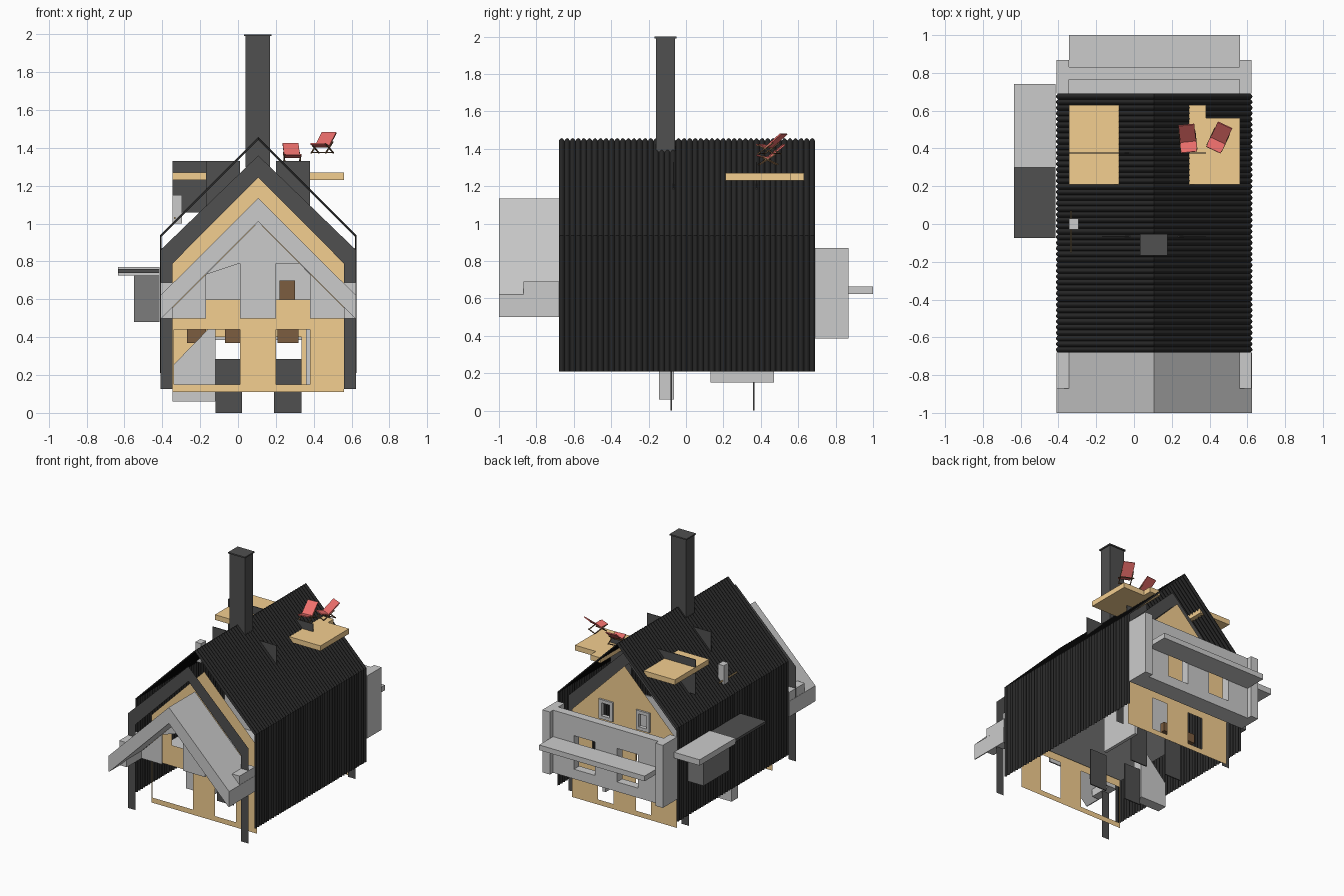
import bpy, bmesh, math
from mathutils import Matrix, Vector

if "Cube" in bpy.data.objects:
    bpy.data.objects.remove(bpy.data.objects["Cube"])

CX = 0.107  # centre line of the house


def mat(name, rgb):
    m = bpy.data.materials.new(name)
    m.diffuse_color = (*rgb, 1)
    m.use_nodes = True
    m.node_tree.nodes["Principled BSDF"].inputs["Base Color"].default_value = m.diffuse_color
    return m


BLACK = mat("black_metal", (0.02, 0.02, 0.02))
DARK = mat("dark_grey", (0.08, 0.08, 0.08))
MID = mat("mid_grey", (0.2, 0.2, 0.2))
WOOD = mat("light_wood", (0.9, 0.62, 0.28))
RED = mat("red_fabric", (0.85, 0.16, 0.15))
BROWN = mat("brown_wood", (0.2, 0.11, 0.05))


def finish(name, bm, m=None):
    bmesh.ops.recalc_face_normals(bm, faces=bm.faces)
    me = bpy.data.meshes.new(name)
    bm.to_mesh(me)
    bm.free()
    ob = bpy.data.objects.new(name, me)
    bpy.context.collection.objects.link(ob)
    if m:
        me.materials.append(m)
    return ob


def box(name, x, y, z, m=None, mtx=None):
    bm = bmesh.new()
    bmesh.ops.create_cube(bm, size=1)
    for v in bm.verts:
        v.co = Vector([(r[0] + r[1]) / 2 + c * (r[1] - r[0]) for c, r in zip(v.co, (x, y, z))])
    if mtx:
        bm.transform(mtx)
    return finish(name, bm, m)


def rect(x0, x1, z0, z1):
    return [(x0, z0), (x1, z0), (x1, z1), (x0, z1)]


def panel(name, outlines, y0, y1, m=None):
    """Front-facing panel: first outline is the edge, the others are holes."""
    cu = bpy.data.curves.new(name, 'CURVE')
    cu.dimensions, cu.fill_mode, cu.extrude = '2D', 'BOTH', (y1 - y0) / 2
    for pts in outlines:
        s = cu.splines.new('POLY')
        s.points.add(len(pts) - 1)
        for p, (a, b) in zip(s.points, pts):
            p.co = (a, b, 0, 1)
        s.use_cyclic_u = True
    ob = bpy.data.objects.new(name, cu)
    bpy.context.collection.objects.link(ob)
    ob.location.y = (y0 + y1) / 2
    ob.rotation_euler.x = math.pi / 2
    if m:
        cu.materials.append(m)
    bpy.ops.object.select_all(action='DESELECT')
    ob.select_set(True)
    bpy.context.view_layer.objects.active = ob
    bpy.ops.object.convert(target='MESH')
    bpy.ops.object.shade_flat()
    return bpy.context.view_layer.objects.active


def gable(half, base, eave, apex):
    return [(CX - half, base), (CX - half, eave), (CX, apex), (CX + half, eave), (CX + half, base)]


# ribbed metal shell covering both walls and roof slopes
bm = bmesh.new()
waves, steps = 46, 6
prev = None
for i in range(waves * steps + 1):
    y = -0.68 + 1.37 * i / (waves * steps)
    d = 0.01 * math.sin(math.pi * (i % steps) / steps)
    row = [bm.verts.new((x, y, z)) for x, z in gable(0.51 + d, 0.21, 0.933 + 0.4 * d, 1.443 + 1.4 * d)]
    if prev:
        for k in range(4):
            bm.faces.new((prev[k], prev[k + 1], row[k + 1], row[k]))
    prev = row
finish("ribbed_shell", bm, BLACK)

# chimney with thin cap
box("chimney", (0.04, 0.17), (-0.16, -0.06), (1.3, 1.99), DARK)
box("chimney_cap", (0.033, 0.178), (-0.168, -0.052), (1.99, 2.0), DARK)

# dark gable frames, front and back
frame = gable(0.517, 0.125, 0.86, 1.36) + gable(0.452, 0.125, 0.79, 1.245)[::-1]
for n, y in (("front", -0.76), ("back", 0.55)):
    panel(n + "_dark_frame", [frame], y, y, DARK)

# wooden gable walls with windows
upper = [rect(-0.17, 0.01, 0.6, 0.79), rect(0.2, 0.38, 0.6, 0.79)]
panel("front_wood_wall", [gable(0.452, 0.11, 0.79, 1.245), rect(-0.338, 0.01, 0.15, 0.44),
                          rect(0.2, 0.38, 0.15, 0.44)] + upper, -0.565, -0.565, WOOD)
panel("back_wood_wall", [gable(0.452, 0.11, 0.79, 1.245), rect(-0.12, 0.01, 0.15, 0.4),
                         rect(0.2, 0.335, 0.15, 0.4), rect(-0.115, 0.0, 0.79, 0.94),
                         rect(0.2, 0.32, 0.79, 0.94), rect(-0.17, 0.01, 0.5, 0.7),
                         rect(0.2, 0.38, 0.5, 0.7)], 0.6, 0.6, WOOD)
# grey frames round the upper back windows
for x0, x1 in ((-0.115, 0.0), (0.2, 0.32)):
    panel("back_window_frame", [rect(x0, x1, 0.79, 0.94), rect(x0 + 0.025, x1 - 0.025, 0.815, 0.915)], 0.585, 0.615)

# front canopy and the grey porch wall behind it
panel("front_canopy", [gable(0.517, 0.5, 0.62, 1.135) + [(CX + 0.51, 0.5), (CX, 1.01), (CX - 0.51, 0.5)]],
      -1.0, -0.68)
panel("porch_wall", [[(-0.4, 0.5), (CX, 1.01), (0.614, 0.5), (0.38, 0.5), (0.38, 0.73), (0.323, 0.79),
                      (0.2, 0.79), (0.2, 0.5), (0.01, 0.5), (0.01, 0.79), (-0.112, 0.79), (-0.17, 0.73),
                      (-0.17, 0.5)]], -0.69, -0.68)
for s in (-1, 1):
    xa, xb = sorted((CX + s * 0.452, CX + s * 0.516))
    box("canopy_end_block", (xa, xb), (-0.87, -0.68), (0.5, 0.69))
    # back balcony corner posts
    box("balcony_post", (xa, xb), (0.69, 0.868), (0.385, 0.87))

# back balcony panel, floor and ledge
panel("balcony_panel", [rect(-0.345, 0.56, 0.385, 0.87), rect(-0.17, 0.01, 0.46, 0.72),
                        rect(0.2, 0.38, 0.46, 0.72)], 0.765, 0.83)
box("balcony_floor", (-0.345, 0.56), (0.69, 0.765), (0.385, 0.41))
box("balcony_ledge", (-0.345, 0.56), (0.83, 1.0), (0.625, 0.665))

# side canopy over a bay on the left wall
box("side_canopy", (-0.635, -0.415), (0.3, 0.74), (0.725, 0.77))
box("side_canopy_glass", (-0.635, -0.415), (-0.075, 0.3), (0.74, 0.76), DARK)
box("side_bay", (-0.55, -0.415), (0.25, 0.57), (0.48, 0.725), MID)

# roof decks
panel_deck = [("left_deck", (-0.345, -0.08), (0.21, 0.63)), ("right_deck", (0.29, 0.56), (0.21, 0.56)),
              ("right_deck_tongue", (0.29, 0.38), (0.56, 0.63))]
for n, x, y in panel_deck:
    box(n, x, y, (1.23, 1.27), WOOD)

# dark upright panels cutting through the roof
for y in (-0.066, 0.376):
    for x0, x1 in ((-0.17, 0.01), (0.2, 0.38)):
        panel("roof_panel", [rect(x0, x1, 1.06, 1.33)], y - 0.003, y + 0.003, DARK)
panel("deck_screen", [rect(-0.345, -0.17, 1.06, 1.33)], 0.373, 0.379, DARK)

# small roof vent with a rail
box("roof_vent", (-0.345, -0.295), (-0.03, 0.03), (1.0, 1.15))
box("vent_rail", (-0.337, -0.331), (-0.15, 0.07), (1.025, 1.035), WOOD)


def bar(name, p, q, x0, x1, t, m, mtx):
    """Flat slat between two points of the y-z plane."""
    p, q = Vector((0, *p)), Vector((0, *q))
    d = q - p
    rot = Matrix.Rotation(math.atan2(d.z, d.y), 4, 'X')
    box(name, (x0, x1), (0, d.length), (-t / 2, t / 2), m, mtx @ Matrix.Translation(p) @ rot)


# two folding deck chairs
for loc, turn in (((0.285, 0.45, 1.315), 6), ((0.45, 0.455, 1.372), -25)):
    M = Matrix.Translation(loc) @ Matrix.Rotation(math.radians(turn), 4, 'Z')
    bar("chair_seat", (-0.07, 0.05), (-0.01, 0.035), -0.042, 0.042, 0.008, RED, M)
    bar("chair_back", (-0.015, 0.035), (0.075, 0.108), -0.042, 0.042, 0.008, RED, M)
    for x in (-0.045, 0.039):
        bar("chair_leg", (-0.06, 0.0), (0.03, 0.06), x, x + 0.006, 0.006, BROWN, M)
        bar("chair_leg", (0.04, 0.0), (-0.06, 0.05), x, x + 0.006, 0.006, BROWN, M)
    for y in (-0.055, 0.037):
        box("chair_foot", (-0.045, 0.045), (y - 0.003, y + 0.003), (0, 0.006), BROWN, M)

# interior: floor, partition, doors, stair, furniture
box("upper_floor", (-0.34, 0.555), (-0.55, 0.12), (0.485, 0.505))
box("upper_partition", (-0.2, 0.4), (0.12, 0.13), (0.485, 0.8))
for y in (-0.08, 0.363):
    for x0, x1 in ((-0.12, 0.02), (0.19, 0.335)):
        panel("dark_door", [rect(x0, x1, 0.0, 0.285)], y - 0.004, y + 0.004, DARK)
panel("stair_wall", [[(-0.345, 0.06), (-0.12, 0.06), (-0.12, 0.44), (-0.16, 0.44), (-0.345, 0.25)]], -0.145, -0.065)
box("kitchen_block", (0.36, 0.385), (0.13, 0.47), (0.15, 0.44))
for x0, x1, z0, z1 in ((-0.27, -0.17, 0.37, 0.44), (-0.07, 0.01, 0.37, 0.44), (0.21, 0.32, 0.37, 0.44)):
    box("brown_cabinet", (x0, x1), (0.3, 0.34), (z0, z1), BROWN)
box("upper_cabinet", (0.22, 0.3), (0.08, 0.12), (0.6, 0.7), BROWN)
